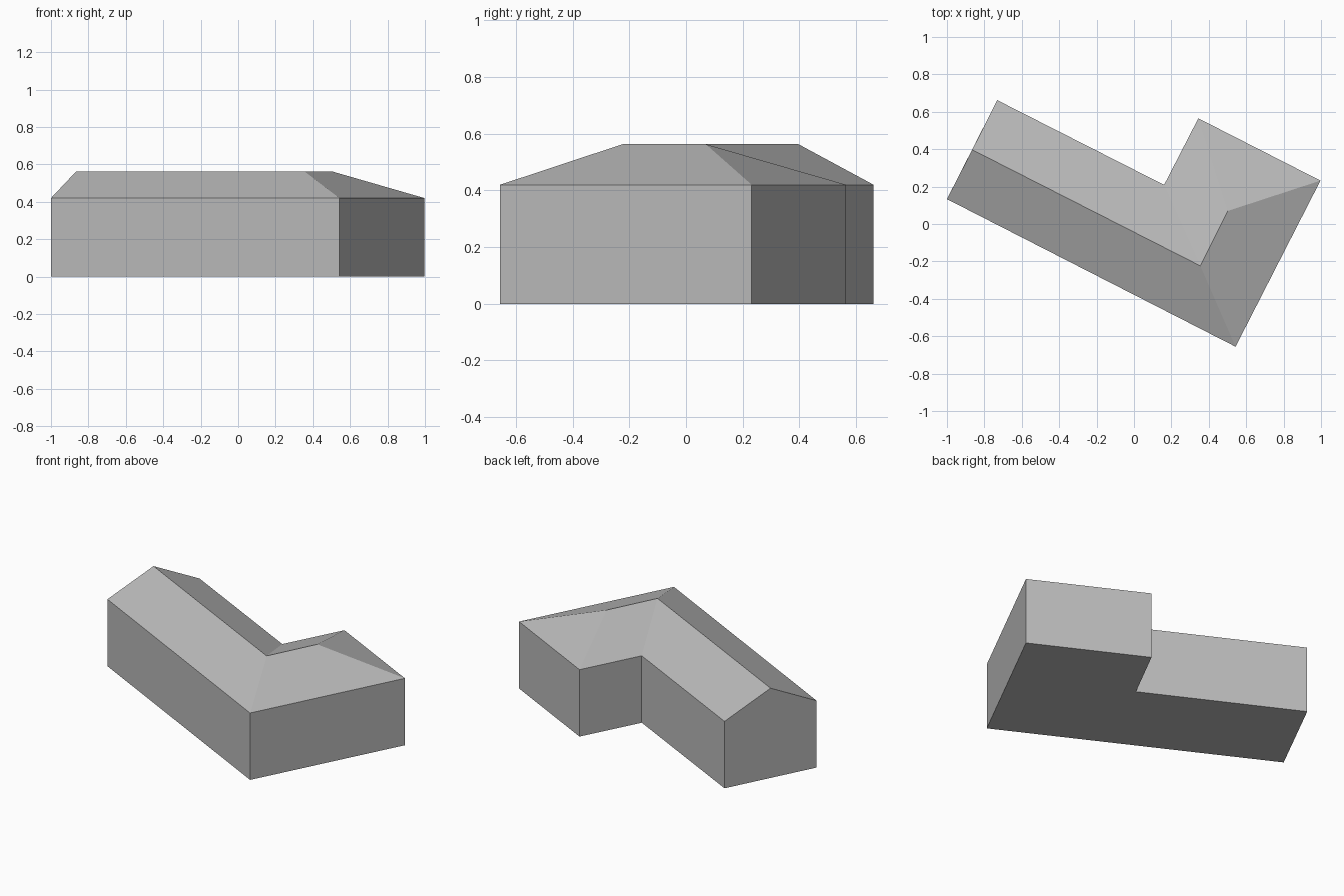
import bpy
import bmesh

cube = bpy.data.objects.get("Cube")
if cube:
    bpy.data.objects.remove(cube, do_unlink=True)

EAVE, RIDGE = 0.42, 0.563

# L-shaped footprint, counter-clockwise from the west corner
footprint = [(-1, 0.133), (0.543, -0.656), (0.997, 0.232),
             (0.344, 0.565), (0.161, 0.209), (-0.731, 0.662)]
# Ridge line: gable end, bend, hip end
ridge_line = [(-0.865, 0.397), (0.355, -0.224), (0.502, 0.07)]

grey = bpy.data.materials.new("plain grey")
grey.use_nodes = True
colour = (0.5, 0.5, 0.5, 1)
grey.diffuse_color = colour
grey.node_tree.nodes["Principled BSDF"].inputs["Base Color"].default_value = colour

bm = bmesh.new()


def ring(points, z):
    return [bm.verts.new((x, y, z)) for x, y in points]


base = ring(footprint, 0)
eave = ring(footprint, EAVE)
gable, bend, hip = ring(ridge_line, RIDGE)
west, south, east, north, inner, far = eave

# Floor and walls; the wall under the gable rises to the ridge
bm.faces.new(base[::-1])
for i in range(len(base)):
    j = (i + 1) % len(base)
    top = [eave[j], eave[i]]
    if eave[i] is far:
        top.insert(1, gable)
    bm.faces.new([base[i], base[j]] + top)

# Roof slopes
for slope in ((west, south, bend, gable), (south, east, hip, bend),
              (east, north, hip), (north, inner, bend, hip),
              (inner, far, gable, bend)):
    bm.faces.new(slope)

bmesh.ops.recalc_face_normals(bm, faces=bm.faces)
mesh = bpy.data.meshes.new("house")
bm.to_mesh(mesh)
bm.free()
mesh.materials.append(grey)
house = bpy.data.objects.new("house", mesh)
bpy.context.collection.objects.link(house)
